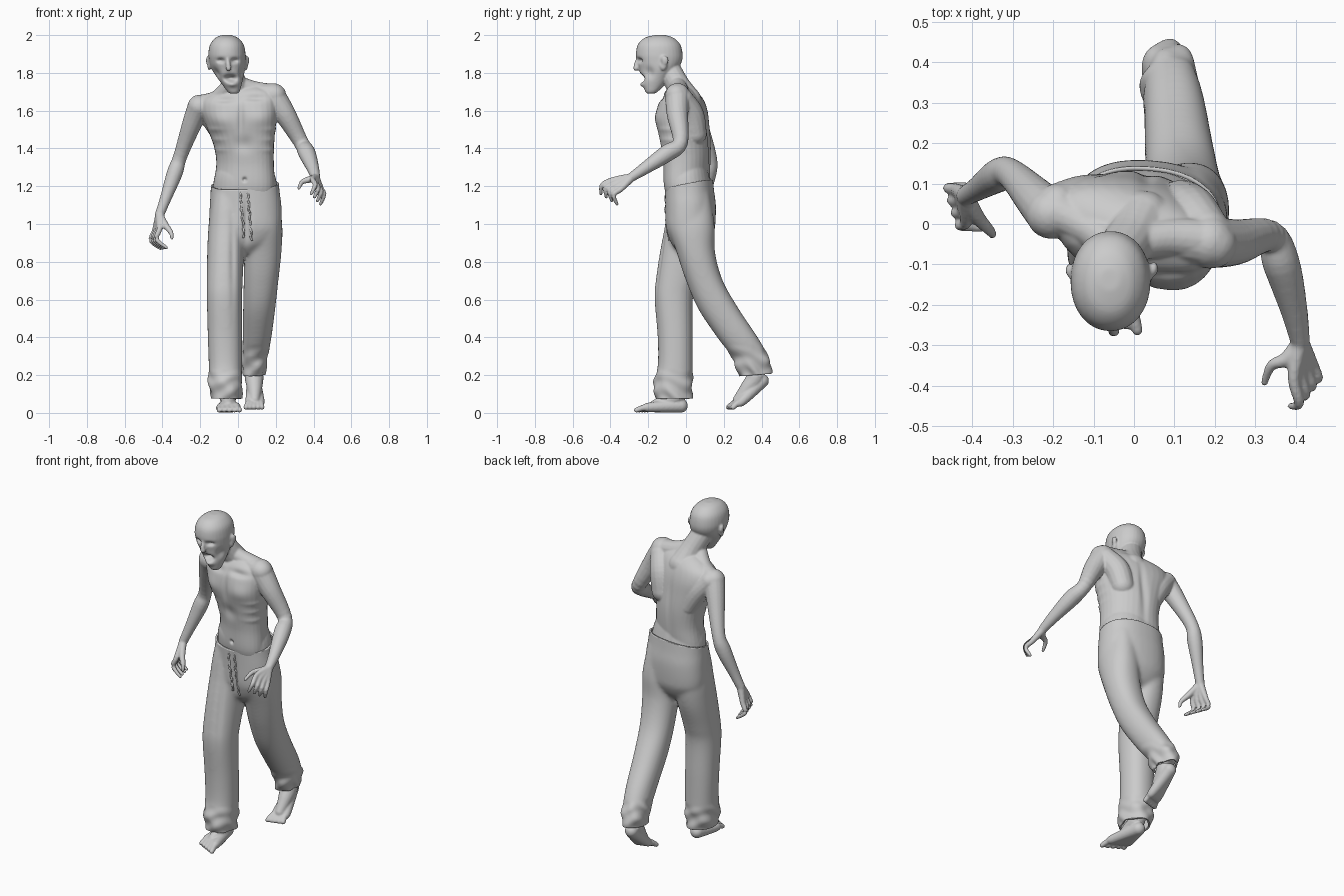
import bpy, bmesh, math
from mathutils import Vector

SEG = 32


def spline(rows, n=6):
    """Catmull-Rom interpolation of equal-length tuples."""
    out = []
    for i in range(len(rows) - 1):
        a, b, c, d = rows[max(i - 1, 0)], rows[i], rows[i + 1], rows[min(i + 2, len(rows) - 1)]
        for s in range(n):
            t = s / n
            out.append([0.5 * (2 * q + (r - p) * t + (2 * p - 5 * q + 4 * r - u) * t * t
                               + (3 * q - p - 3 * r + u) * t ** 3) for p, q, r, u in zip(a, b, c, d)])
    return out + [list(rows[-1])]


def skin_rings(bm, rings):
    """Bridge rings of points into a closed tube."""
    rings = [[bm.verts.new(p) for p in r] for r in rings]
    n = len(rings[0])
    for a, b in zip(rings, rings[1:]):
        for i in range(n):
            bm.faces.new((a[i], a[(i + 1) % n], b[(i + 1) % n], b[i]))
    bm.faces.new(rings[0][::-1])
    bm.faces.new(rings[-1])


def stack(bm, rows, k=0.0, e=2.2):
    """Horizontal sections given as (z, x min, x max, y min, y max); k turns the body."""
    rings = []
    for z, x0, x1, y0, y1 in spline(rows):
        cx, cy, rx, ry = (x0 + x1) / 2, (y0 + y1) / 2, (x1 - x0) / 2, (y1 - y0) / 2
        ry = math.sqrt(max(ry * ry - (k * rx) ** 2, 1e-5))
        ring = []
        for i in range(SEG):
            c, s = math.cos(2 * math.pi * i / SEG), math.sin(2 * math.pi * i / SEG)
            dx = rx * math.copysign(abs(c) ** (2 / e), c)
            ring.append((cx + dx, cy + ry * math.copysign(abs(s) ** (2 / e), s) - k * dx, z))
        rings.append(ring)
    skin_rings(bm, rings)


def ball(bm, c, r, scale=(1, 1, 1)):
    for v in bmesh.ops.create_icosphere(bm, subdivisions=3, radius=r)["verts"]:
        v.co = Vector(c) + Vector(a * b for a, b in zip(v.co, scale))


def tube(bm, pts):
    """Round limb through (x, y, z, radius) points with rounded ends."""
    path = spline(pts, 5)
    rings = []
    for i, p in enumerate(path):
        d = Vector(path[min(i + 1, len(path) - 1)][:3]) - Vector(path[max(i - 1, 0)][:3])
        q = d.to_track_quat('Z', 'Y')
        rings.append([Vector(p[:3]) + q @ Vector((p[3] * math.cos(a), p[3] * math.sin(a), 0))
                      for a in (2 * math.pi * j / 16 for j in range(16))])
    skin_rings(bm, rings)
    for p in (pts[0], pts[-1]):
        ball(bm, p[:3], p[3])


def digits(bm, n, root, k0, k1, t0, t1, bend, radii):
    """Fan of fingers or toes from a root, over a knuckle line, to a tip line."""
    for i in range(n):
        f = i / (n - 1)
        k, t = Vector(k0).lerp(Vector(k1), f), Vector(t0).lerp(Vector(t1), f)
        m = (k + t) / 2 + Vector(bend)
        tube(bm, [(*p, r) for p, r in zip((root, k, m, t), radii)])


def finish(name, bm, voxel, smooth):
    """Fuse all overlapping parts into one smooth surface."""
    me = bpy.data.meshes.new(name)
    bm.to_mesh(me)
    bm.free()
    ob = bpy.data.objects.new(name, me)
    bpy.context.collection.objects.link(ob)
    m = ob.modifiers.new("fuse", 'REMESH')
    m.mode, m.voxel_size = 'VOXEL', voxel
    m = ob.modifiers.new("soften", 'SMOOTH')
    m.factor, m.iterations = 0.5, smooth
    dg = bpy.context.evaluated_depsgraph_get()
    ob.data = bpy.data.meshes.new_from_object(ob.evaluated_get(dg))
    ob.modifiers.clear()
    ob.data.name = name
    ob.data.polygons.foreach_set("use_smooth", [True] * len(ob.data.polygons))
    return ob


def push(ob, c, r, vec, scale=(1, 1, 1)):
    """Sculpt brush: move the surface near c by vec."""
    c, vec = Vector(c), Vector(vec)
    for v in ob.data.vertices:
        w = sum((a / (r * s)) ** 2 for a, s in zip(v.co - c, scale))
        if w < 5:
            v.co += vec * math.exp(-w)


# ---- body: torso, hips, shoulders, shoulder blades, neck
bm = bmesh.new()
stack(bm, [(1.12, -.12, .18, -.09, .10), (1.20, -.13, .195, -.115, .12), (1.32, -.115, .19, -.12, .128),
           (1.42, -.13, .19, -.135, .13), (1.52, -.17, .20, -.15, .122), (1.60, -.20, .205, -.15, .112),
           (1.66, -.19, .20, -.135, .09), (1.70, -.12, .18, -.11, .055), (1.725, -.05, .13, -.08, .02)], .2)
stack(bm, [(1.13, -.13, .21, -.095, .125), (1.2, -.132, .207, -.108, .135), (1.26, -.122, .195, -.108, .125),
           (1.32, -.10, .17, -.09, .11)], .1)
tube(bm, [(-.205, .03, 1.625, .055), (-.1, .0, 1.64, .055), (.06, -.03, 1.685, .055), (.195, -.05, 1.682, .06)])
tube(bm, [(-.19, .045, 1.62, .055), (-.13, .06, 1.55, .06), (-.07, .07, 1.45, .055)])
tube(bm, [(.18, -.02, 1.66, .06), (.14, .025, 1.58, .07), (.12, .045, 1.48, .065)])
tube(bm, [(.02, .01, 1.65, .075), (-.01, -.04, 1.73, .064), (-.055, -.095, 1.83, .062)])
tube(bm, [(-.02, -.055, 1.755, .04), (.08, -.035, 1.71, .048), (.18, -.04, 1.69, .052)])
tube(bm, [(-.05, -.06, 1.73, .04), (-.11, -.01, 1.66, .048), (-.19, .03, 1.635, .05)])
# head, nose, brow, ears
stack(bm, [(2.0, -.085, -.035, -.165, -.11), (1.985, -.12, .0, -.22, -.065), (1.95, -.148, .03, -.255, -.03),
           (1.90, -.157, .04, -.265, -.018), (1.86, -.152, .04, -.258, -.022), (1.82, -.14, .038, -.248, -.045),
           (1.78, -.115, .03, -.24, -.08), (1.74, -.085, .02, -.23, -.11), (1.70, -.055, .008, -.215, -.15),
           (1.69, -.04, -.005, -.205, -.17)], 0, 2.1)
tube(bm, [(-.056, -.254, 1.88, .010), (-.052, -.264, 1.845, .012), (-.05, -.264, 1.825, .015)])
tube(bm, [(-.11, -.225, 1.888, .014), (-.056, -.25, 1.888, .013), (.0, -.225, 1.892, .014)])
for x, y, tilt in ((-.152, -.125, -1), (.042, -.12, 1)):
    ball(bm, (x, y, 1.853), .04, (.3, .55, 1))
    ball(bm, (x + .008 * tilt, y + .008, 1.865), .024, (.4, .8, 1))
# arms
tube(bm, [(-.205, .025, 1.622, .062), (-.24, .06, 1.54, .053), (-.305, .125, 1.36, .037),
          (-.335, .12, 1.27, .042), (-.385, .088, 1.13, .03), (-.415, .07, 1.05, .025)])
tube(bm, [(.185, -.045, 1.68, .066), (.25, -.045, 1.58, .057), (.335, -.03, 1.43, .041),
          (.365, -.10, 1.375, .046), (.395, -.21, 1.30, .034), (.41, -.285, 1.25, .025)])
# hands
fingers = (.023, .0155, .013, .009)
digits(bm, 4, (-.415, .07, 1.05), (-.415, .005, .975), (-.44, .085, .965),
       (-.378, -.012, .875), (-.41, .095, .87), (-.035, 0, -.005), fingers)
tube(bm, [(-.41, .06, 1.04, .02), (-.385, .015, .995, .018), (-.355, -.018, .955, .013), (-.35, -.028, .925, .009)])
digits(bm, 4, (.41, -.29, 1.245), (.395, -.38, 1.235), (.44, -.345, 1.185),
       (.388, -.45, 1.16), (.437, -.365, 1.105), (.017, -.028, .01), fingers)
tube(bm, [(.405, -.3, 1.24, .02), (.375, -.335, 1.235, .018), (.34, -.35, 1.222, .013), (.322, -.393, 1.19, .009)])
# feet and ankles
toes = (.037, .026, .017, .014)
digits(bm, 5, (-.055, -.027, .038), (-.012, -.19, .03), (-.09, -.15, .027),
       (.008, -.262, .015), (-.1, -.205, .015), (0, 0, .004), toes)
tube(bm, [(-.055, -.05, .22, .052), (-.055, -.042, .10, .048), (-.05, -.11, .065, .037), (-.05, -.17, .04, .026)])
digits(bm, 5, (.083, .402, .17), (.065, .285, .065), (.115, .30, .065),
       (.042, .225, .03), (.127, .25, .03), (0, -.004, .002), toes)
tube(bm, [(.085, .34, .32, .055), (.085, .37, .20, .052), (.088, .325, .13, .04), (.088, .275, .07, .027)])
body = finish("body", bm, .0055, 4)

# face sculpting: eye sockets, open mouth, lips, cheeks
for x in (-.09, -.018):
    push(body, (x, -.245, 1.866), .017, (0, .02, 0), (1.2, 2, .7))
push(body, (-.04, -.24, 1.772), .02, (0, .04, 0), (1.5, 2, .8))
push(body, (-.03, -.23, 1.738), .016, (0, -.014, 0), (1.5, 1.5, .8))
push(body, (-.118, -.2, 1.80), .03, (.012, .008, 0))
push(body, (.03, -.2, 1.80), .03, (-.012, .008, 0))
for x in (-.165, .055):
    push(body, (x, -.135, 1.855), .013, (-.008 * (1 if x > 0 else -1), 0, 0), (1, .8, 1.6))
# chest, collar, belly, back sculpting
push(body, (-.08, -.09, 1.55), .06, (-.004, -.016, 0), (1.2, 1, .8))
push(body, (.11, -.14, 1.56), .06, (.004, -.012, 0), (1.2, 1, .8))
push(body, (.015, -.14, 1.55), .025, (0, .012, 0), (.7, 3, 4))
push(body, (-.07, -.1, 1.66), .03, (0, .012, -.006), (2, 2, .6))
push(body, (.09, -.12, 1.67), .03, (0, .012, -.006), (2, 2, .6))
push(body, (.03, -.13, 1.42), .04, (0, .012, 0), (1.2, 2, 1))
push(body, (.035, -.12, 1.235), .01, (0, .018, 0), (1, 4, 1))
push(body, (.03, .12, 1.45), .03, (0, -.010, 0), (.7, 2, 6))
for i in range(3):
    for x, s in ((-.12, -1), (.17, 1)):
        push(body, (x, -.08, 1.5 - .055 * i), .014, (s * .003, -.002, 0), (4, 6, 1))

# ---- trousers: seat and two legs fused, then opened at waist and hems
bm = bmesh.new()
stack(bm, [(.84, .0, .07, -.03, .05), (.89, -.09, .16, -.075, .11), (.95, -.14, .22, -.098, .145),
           (1.0, -.153, .232, -.108, .155), (1.1, -.15, .23, -.11, .158), (1.18, -.145, .22, -.112, .148),
           (1.28, -.143, .213, -.115, .138)], .07, 2.3)
stack(bm, [(1.16, -.13, .02, -.085, .10), (1.08, -.145, .03, -.10, .12), (.98, -.157, .038, -.114, .13),
           (.85, -.163, .032, -.138, .11), (.7, -.166, .025, -.16, .06), (.6, -.165, .022, -.166, .036),
           (.4, -.16, .022, -.15, .036), (.25, -.155, .022, -.15, .036), (.15, -.155, .022, -.172, .036),
           (.05, -.135, .017, -.155, .03)])
stack(bm, [(1.16, .06, .205, -.08, .125), (1.08, .05, .22, -.095, .14), (.98, .04, .235, -.092, .152),
           (.85, .033, .23, -.05, .154), (.7, .03, .214, .0, .195), (.55, .027, .197, .065, .28),
           (.4, .025, .177, .165, .38), (.3, .02, .158, .24, .437), (.25, .02, .15, .258, .454),
           (.16, .03, .13, .295, .447)])
trousers = finish("trousers", bm, .009, 14)

# fabric folds: cuffs bunch up, fly sinks in, crease down the front leg
for v in trousers.data.vertices:
    rear = v.co.y > .18 and v.co.z < .5
    h, cx, cy = (v.co.z - .2, .085, .36) if rear else (v.co.z - .07, -.065, -.065)
    if h < .16 and v.co.z < .45:
        a = math.atan2(v.co.y - cy, v.co.x - cx)
        w = .004 * math.sin(h * 70 + 2.5 * math.sin(2 * a)) + .003 * math.sin(5 * a + h * 40)
        v.co += Vector((math.cos(a), math.sin(a), 0)) * w * min(1, (.16 - h) / .06)
push(trousers, (.045, -.12, 1.0), .03, (0, .02, 0), (.6, 2, 4))
push(trousers, (-.03, -.13, .8), .025, (0, .008, 0), (.6, 2, 10))

bm = bmesh.new()
bm.from_mesh(trousers.data)


def trim(co, no, keep=lambda c: True):
    faces = [f for f in bm.faces if keep(f.calc_center_median())]
    geom = set(faces)
    for f in faces:
        geom.update(f.verts)
        geom.update(f.edges)
    bmesh.ops.bisect_plane(bm, geom=list(geom), plane_co=co, plane_no=no, clear_outer=True)


trim((.04, 0, 1.205), (-.05, -.2, 1))
trim((0, 0, .075), (0, 0, -1))
trim((.08, .36, .2), (0, .08, -1), lambda c: c.y > .2 and c.z < .4)
bm.to_mesh(trousers.data)
bm.free()
m = trousers.modifiers.new("cloth", 'SOLIDIFY')
m.thickness, m.offset = .01, -1

# ---- frayed fly edges
bm = bmesh.new()
for x, n in ((.012, 14), (.052, 15)):
    tube(bm, [(x + .022 * i / n + .004 * math.sin(i * 2.3), -.107 + .03 * max(0, i / n - .4) + .003 * math.cos(i * 1.9),
               1.165 - .018 * i, .006 + .002 * math.sin(i * 3.1)) for i in range(n)])
finish("fly_edges", bm, .004, 2)
